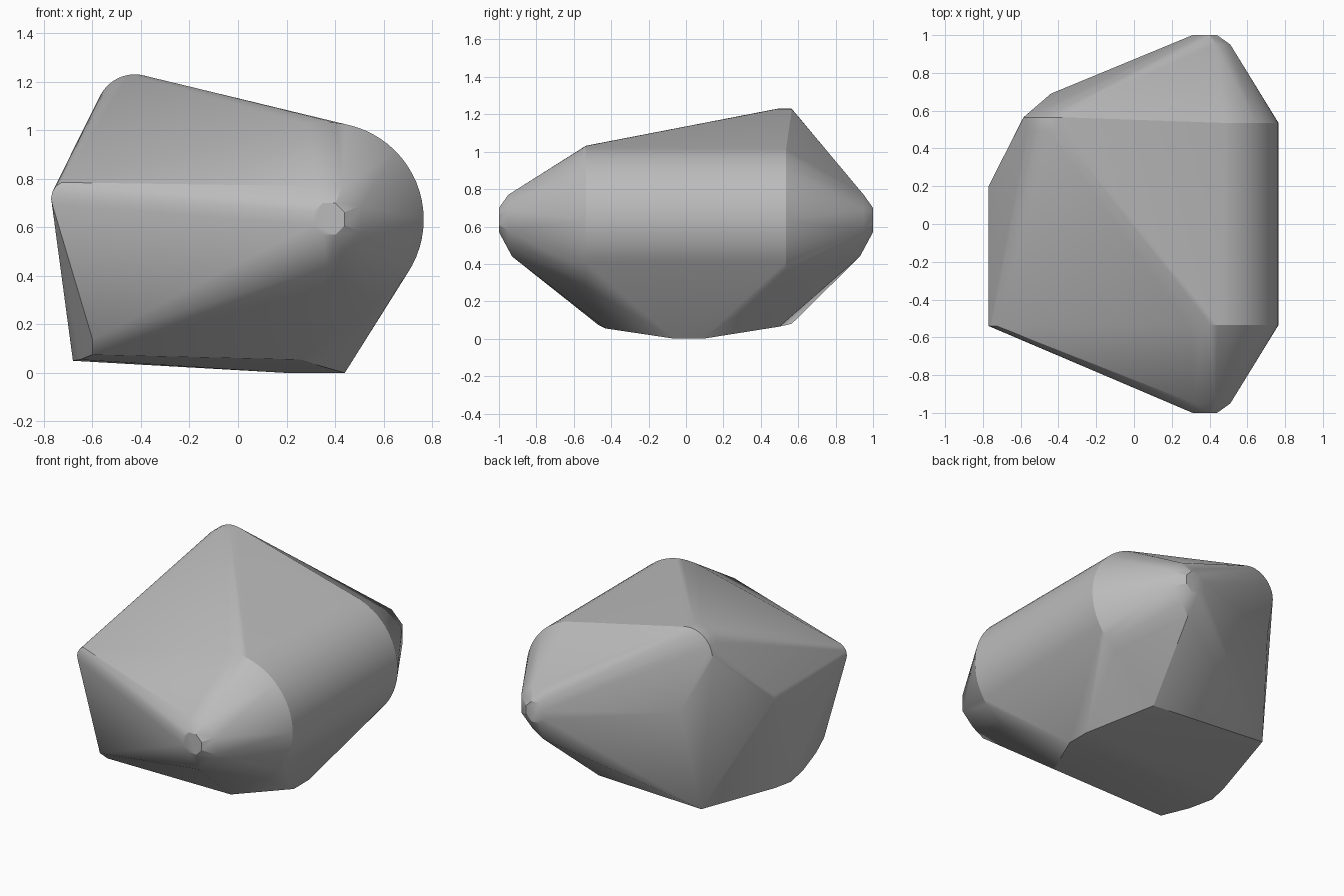
import bpy, bmesh
from math import sin, cos, pi, radians

cube = bpy.data.objects.get("Cube")
if cube:
    bpy.data.objects.remove(cube, do_unlink=True)


def ring(x, z, radius, y, sides, turn=0.0):
    """Circle of points standing across the y axis."""
    return [(x + radius * cos(turn + 2 * pi * i / sides), y,
             z + radius * sin(turn + 2 * pi * i / sides)) for i in range(sides)]


points = []

# wide drum and its stepped octagonal hubs, the same at both ends
for side in (-1, 1):
    points += ring(0.365, 0.632, 0.4, side * 0.535, 64)
    points += ring(0.375, 0.635, 0.146, side * 0.95, 8, pi / 8)
    points += ring(0.375, 0.635, 0.07, side, 8, pi / 8)
    points.append((0.37, side * 0.93, 0.44))

# rounded crest
for y in (0.49, 0.565):
    points += ring(-0.425, 1.07, 0.16, y, 40)

# rounded bar along the left edge
for y in (-0.54, 0.2):
    points += ring(-0.7, 0.72, 0.07, y, 16)

# underside: flat foot, low corners in front and behind, curved left rim
points += [(x, y, 0.0) for x in (0.2, 0.44) for y in (-0.06, 0.09)]
points += [(0.25, -0.43, 0.055), (0.27, 0.5, 0.065)]
points += [(-0.6, -0.55, 0.14), (-0.6, -0.47, 0.075), (-0.65, -0.27, 0.055),
           (-0.68, -0.1, 0.05), (-0.655, 0.03, 0.052), (-0.505, 0.565, 0.08)]

# back shoulder
points.append((-0.44, 0.69, 0.73))

# wrap everything in one tight skin
bm = bmesh.new()
for p in points:
    bm.verts.new(p)
hull = bmesh.ops.convex_hull(bm, input=bm.verts)
spare = {g for key in ("geom_interior", "geom_unused") for g in hull[key]
         if isinstance(g, bmesh.types.BMVert)}
bmesh.ops.delete(bm, geom=list(spare), context='VERTS')
bmesh.ops.remove_doubles(bm, verts=bm.verts, dist=0.002)
bmesh.ops.dissolve_limit(bm, angle_limit=radians(0.5), verts=bm.verts, edges=bm.edges)
bmesh.ops.recalc_face_normals(bm, faces=bm.faces)
mesh = bpy.data.meshes.new("rock_body")
bm.to_mesh(mesh)
bm.free()

# plain grey
grey = bpy.data.materials.new("grey")
grey.use_nodes = True
colour = (0.5, 0.5, 0.5, 1)
grey.diffuse_color = colour
grey.node_tree.nodes["Principled BSDF"].inputs["Base Color"].default_value = colour
mesh.materials.append(grey)

body = bpy.data.objects.new("rock_body", mesh)
bpy.context.collection.objects.link(body)
bpy.ops.object.select_all(action='DESELECT')
body.select_set(True)
bpy.context.view_layer.objects.active = body
bpy.ops.object.shade_smooth_by_angle(angle=radians(25))
